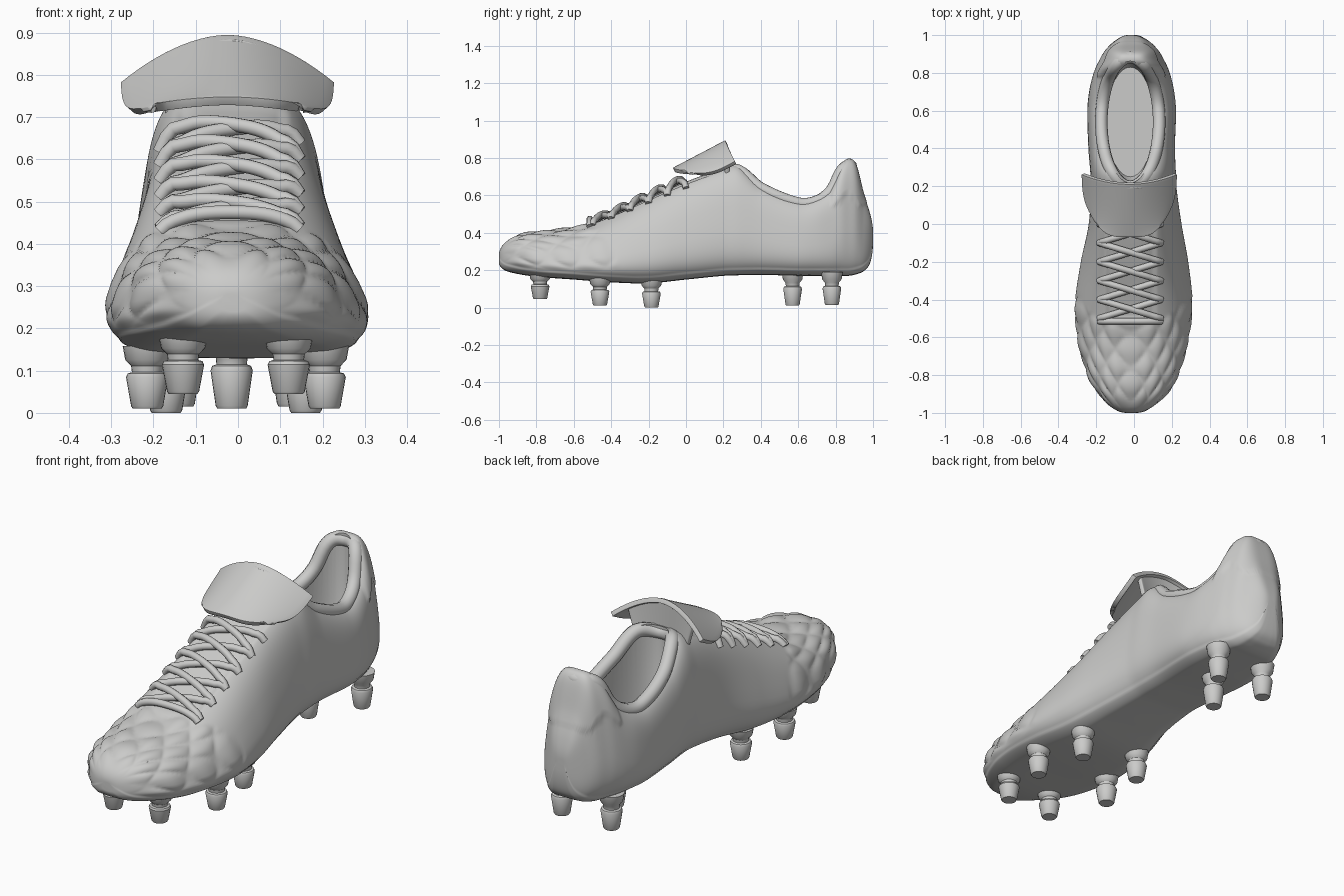
import bpy, bmesh, math
from math import sin, cos, pi
from mathutils import Vector
from mathutils.bvhtree import BVHTree

if "Cube" in bpy.data.objects:
    bpy.data.objects.remove(bpy.data.objects["Cube"])

GREY = (0.6, 0.6, 0.59, 1)
grey = bpy.data.materials.new("light grey")
grey.use_nodes = True
grey.diffuse_color = GREY
grey.node_tree.nodes["Principled BSDF"].inputs["Base Color"].default_value = GREY

# Cross-sections along the boot: y, centre x, half width, bottom z, top z, top taper
SECTIONS = [
    (-1, -.01, .02, .24, .28, .8), (-.97, -.01, .115, .2, .345, .8),
    (-.9, 0, .195, .18, .385, .75), (-.8, 0, .26, .165, .405, .7),
    (-.6, 0, .325, .15, .43, .6), (-.4, .005, .345, .135, .5, .52),
    (-.2, .01, .317, .13, .595, .53), (0, .015, .27, .15, .685, .62),
    (.2, .005, .245, .17, .755, .7), (.28, 0, .245, .173, .765, .72),
    (.4, -.01, .245, .175, .67, .78), (.6, -.01, .25, .17, .59, .8),
    (.7, -.01, .24, .17, .6, .8), (.78, -.01, .225, .17, .66, .71),
    (.83, -.01, .21, .17, .76, .6), (.87, -.01, .19, .17, .79, .53),
    (.91, -.01, .165, .178, .76, .53), (.95, -.01, .125, .195, .61, .6),
    (.985, -.01, .07, .24, .5, .8), (1, -.01, .015, .35, .4, 1)]
KNOTS = [math.acos(-row[0]) for row in SECTIONS]


def section(y):
    """Smoothly interpolated section values at y."""
    t = math.acos(max(-1, min(1, -y)))
    last = len(KNOTS) - 1
    i = max(j for j in range(last) if KNOTS[j] <= t or j == 0)

    def slope(j, c):
        a, b = max(j - 1, 0), min(j + 1, last)
        return (SECTIONS[b][c] - SECTIONS[a][c]) / (KNOTS[b] - KNOTS[a])
    d = KNOTS[i + 1] - KNOTS[i]
    s = (t - KNOTS[i]) / d
    out = []
    for c in range(1, 6):
        p, q = SECTIONS[i][c], SECTIONS[i + 1][c]
        h = s * s * (3 - 2 * s)
        out.append(p + (q - p) * h + d * slope(i, c) * s * (1 - s) ** 2
                   - d * slope(i + 1, c) * s * s * (1 - s))
    return out


def smoothstep(a, b, x):
    s = max(0, min(1, (x - a) / (b - a)))
    return s * s * (3 - 2 * s)


def finish(obj, angle=50):
    obj.data.materials.append(grey)
    bpy.ops.object.select_all(action='DESELECT')
    obj.select_set(True)
    bpy.context.view_layer.objects.active = obj
    if obj.type == 'MESH':
        bpy.ops.object.shade_smooth_by_angle(angle=math.radians(angle))
    return obj


def mesh_object(name, rings, closed=True, caps=True):
    """Skin a list of point rings into one mesh."""
    bm = bmesh.new()
    grid = [[bm.verts.new(p) for p in ring] for ring in rings]
    n = len(grid[0])
    for a, b in zip(grid, grid[1:]):
        for j in range(n if closed else n - 1):
            k = (j + 1) % n
            bm.faces.new((a[j], a[k], b[k], b[j]))
    if caps:
        bm.faces.new(grid[0])
        bm.faces.new(grid[-1])
    bmesh.ops.recalc_face_normals(bm, faces=bm.faces)
    mesh = bpy.data.meshes.new(name)
    bm.to_mesh(mesh)
    bm.free()
    obj = bpy.data.objects.new(name, mesh)
    bpy.context.collection.objects.link(obj)
    return obj


def tube(name, points, radius, cyclic=False):
    curve = bpy.data.curves.new(name, 'CURVE')
    curve.dimensions = '3D'
    curve.bevel_depth = radius
    curve.bevel_resolution = 3
    curve.use_fill_caps = True
    spline = curve.splines.new('POLY')
    spline.points.add(len(points) - 1)
    for sp, p in zip(spline.points, points):
        sp.co = (*p, 1)
    spline.use_cyclic_u = cyclic
    spline.use_smooth = True
    obj = bpy.data.objects.new(name, curve)
    bpy.context.collection.objects.link(obj)
    return finish(obj)


# Upper: lofted shell with quilted toe, sunken throat, heel patch and sole lip
def body_ring(y, n=128):
    cx, w, zb, zt, taper = section(y)
    top_power = .75 - .27 * smoothstep(-.75, -.35, y)
    sole_power = .7 - .2 * smoothstep(-.95, -.7, y)
    ring = []
    for i in range(n):
        a = 2 * pi * i / n
        c, s = cos(a), sin(a)
        power = top_power if s > 0 else sole_power
        u = math.copysign(abs(c) ** power, c)
        v = math.copysign(abs(s) ** power, s)
        k = (v + 1) / 2
        x = w * u * (1 - (1 - taper) * k ** 1.5 - .1 * (1 - k) ** 4)
        z = zb + (zt - zb) * k
        edge = -.36 - .18 * k * k
        quilt = smoothstep(edge + .02, edge - .02, y) * smoothstep(-.99, -.88, y) * smoothstep(.15, .35, k)
        p, q = y * 17 + 2 * s, a * 5
        push = .014 * quilt * (abs(sin(p + q) * sin(p - q)) ** .7 - .4)
        push += .007 * smoothstep(.775, .785, y) * smoothstep(.57, .58, z + .03 * cos(y * 40))
        push += .005 * smoothstep(.04, .03, z - zb) * smoothstep(0, .01, z - zb)
        throat = smoothstep(.14, .115, abs(x)) * smoothstep(-.52, -.48, y) * smoothstep(.2, .1, y)
        if v > 0:
            push -= .012 * throat
        ring.append((x + cx * (1 - k) - .017 * k + push * c, y, z + push * s))
    return ring


STEPS = 220
upper = mesh_object("upper", [body_ring(-cos(pi * (i + .5) / (STEPS + 1))) for i in range(STEPS + 1)])
bm = bmesh.new()
bm.from_mesh(upper.data)
surface = BVHTree.FromBMesh(bm)
bm.free()


# Foot opening, cut down to the insole
def oval(rx, ry, z, n=64):
    return [(-.02 + rx * cos(2 * pi * i / n), .54 + ry * sin(2 * pi * i / n), z) for i in range(n)]


cutter = mesh_object("opening_cutter", [oval(.125, .29, .24), oval(.135, .322, .32), oval(.135, .322, 1.2)])
cutter.hide_render = True
cut = upper.modifiers.new("opening", 'BOOLEAN')
cut.object = cutter
cut.operation = 'DIFFERENCE'
cut.solver = 'EXACT'
bpy.context.view_layer.objects.active = upper
bpy.ops.object.modifier_apply(modifier=cut.name)
bpy.data.objects.remove(cutter)
finish(upper)

# Padded collar around the opening
tube("collar", [(x, y, section(y)[3] - .032) for x, y, z in oval(.153, .342, 0, 96)], .033, True)


# Fold-over tongue: flap on top and the tongue standing below it
def back_edge(u):
    return Vector((-.025 + .25 * u, .215 + .05 * u * u, .885 - .115 * abs(u) ** 1.7))


def flap_point(u, v):
    top = back_edge(u)
    x = -.025 + .245 * u * (1 - .03 * v - .22 * v ** 3)
    y = top.y + (-.065 + .1 * abs(u) ** 4 - top.y) * v
    side = .775 - .062 * sin(pi * min(1, v * .65))
    middle = .885 - .147 * v
    return (x, y, middle + (side - middle) * abs(u) ** 1.8)


def tongue_point(u, v):
    top = back_edge(u * .75)
    return (-.02 + (.14 + .04 * v) * u, top.y - .02, .68 + (top.z - .68) * v)


def sheet(name, func, thickness, n=24):
    obj = mesh_object(name, [[func(2 * i / n - 1, j / n) for i in range(n + 1)]
                             for j in range(n + 1)], closed=False, caps=False)
    solid = obj.modifiers.new("thickness", 'SOLIDIFY')
    solid.thickness = thickness
    solid.offset = 0
    bevel = obj.modifiers.new("rounding", 'BEVEL')
    bevel.width = thickness * .35
    bevel.segments = 3
    return finish(obj)


sheet("tongue_flap", flap_point, .022)
sheet("tongue", tongue_point, .022)


# Laces: criss-cross runs resting on the throat
def lace(name, y0, y1, lift):
    points = []
    for i in range(21):
        t = i / 20
        x, y = -.02 + .165 * (2 * t - 1), y0 + (y1 - y0) * t
        hit = surface.ray_cast(Vector((x, y, 2)), Vector((0, 0, -1)))[0]
        bow = sin(pi * t) ** .5
        points.append((x, y, hit.z + .002 + lift * bow))
    tube(name, points, .017)


ROWS = [-.5 + .1 * i for i in range(6)]
lace("lace_bar_front", ROWS[0] - .015, ROWS[0] - .015, .018)
for i, (a, b) in enumerate(zip(ROWS, ROWS[1:])):
    lace(f"lace_right_{i}", a, b, .018)
    lace(f"lace_left_{i}", b, a, .03)


# Studs: turned profile with a flared base and a tapered cup
def stud(name, x, y, foot):
    base = section(y)[2] + .02
    span = base - foot
    profile = [(.034, 0), (.038, .04), (.05, .5), (.046, .56), (.036, .58),
               (.038, .68), (.052, .78), (.058, 1)]
    rings = [[(x + r * cos(2 * pi * i / 24), y + r * sin(2 * pi * i / 24), foot + span * h)
              for i in range(24)] for r, h in profile]
    finish(mesh_object(name, rings), 35)


for label, y, half, foot in (("toe", -.78, .125, .045), ("ball", -.46, .21, .01),
                             ("arch", -.185, .165, 0), ("heel", .78, .135, .015)):
    for side, sign in (("left", 1), ("right", -1)):
        stud(f"{label}_stud_{side}", sign * half - .005, y, foot)
stud("heel_stud_centre", -.015, .57, .01)
